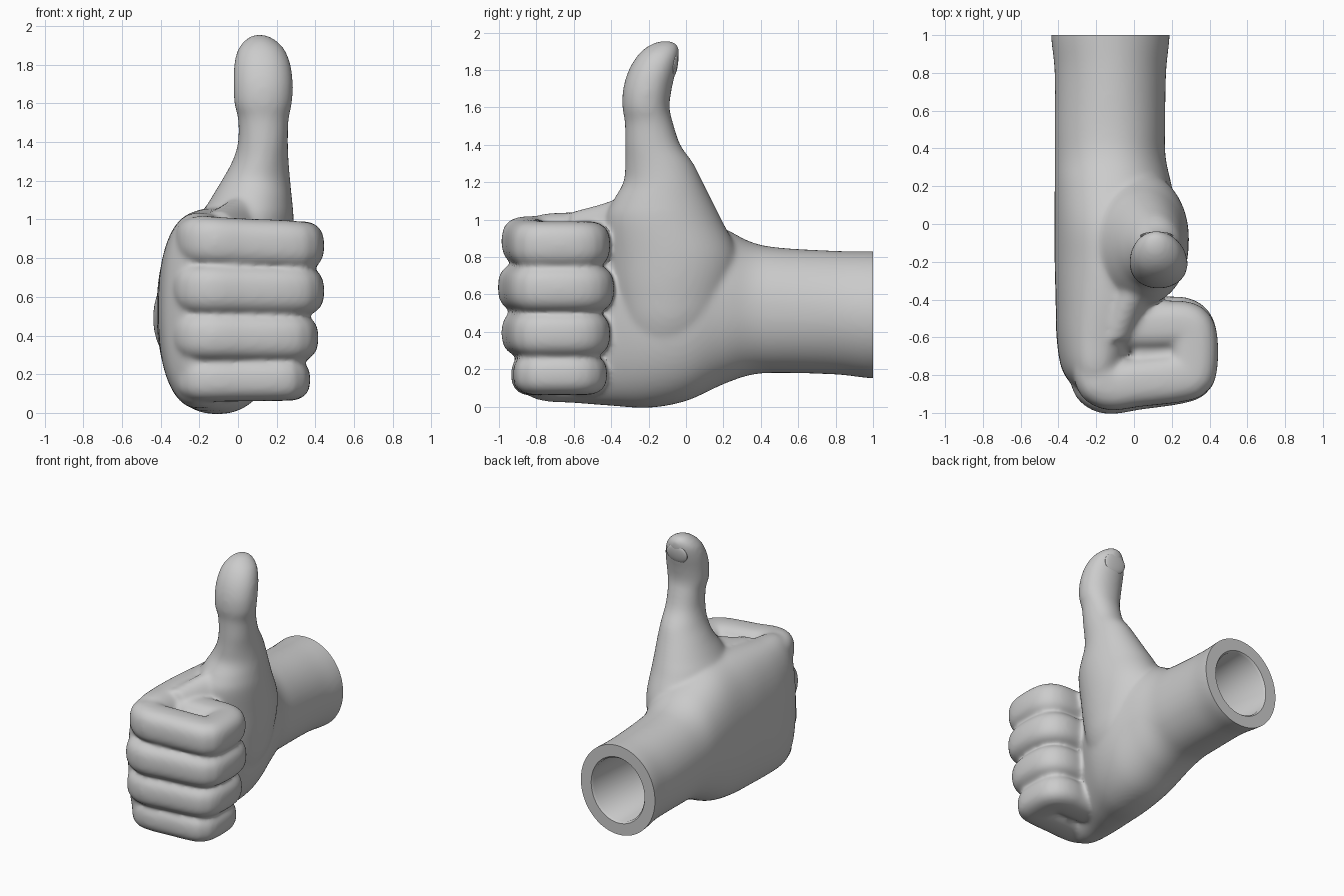
import bpy, bmesh, math
from mathutils import Vector

if "Cube" in bpy.data.objects:
    bpy.data.objects.remove(bpy.data.objects["Cube"])


def spline(pts, steps):
    """Catmull-Rom subdivision of equal-length tuples."""
    if steps == 1:
        return pts
    out = []
    for i in range(len(pts) - 1):
        p0, p1 = pts[max(i - 1, 0)], pts[i]
        p2, p3 = pts[i + 1], pts[min(i + 2, len(pts) - 1)]
        for s in range(steps):
            t = s / steps
            out.append(tuple(
                0.5 * (2 * b + (c - a) * t + (2 * a - 5 * b + 4 * c - d) * t * t
                       + (3 * b - a - 3 * c + d) * t ** 3)
                for a, b, c, d in zip(p0, p1, p2, p3)))
    return out + [pts[-1]]


def ring_shape(n, e):
    """Unit superellipse outline."""
    res = []
    for i in range(n):
        c, s = math.cos(2 * math.pi * i / n), math.sin(2 * math.pi * i / n)
        res.append((math.copysign(abs(c) ** (2 / e), c), math.copysign(abs(s) ** (2 / e), s)))
    return res


def skin(bm, rings):
    """Closed surface through a list of point rings."""
    vs = [[bm.verts.new(p) for p in r] for r in rings]
    n = len(vs[0])
    faces = [bm.faces.new((a[i], a[(i + 1) % n], b[(i + 1) % n], b[i]))
             for a, b in zip(vs, vs[1:]) for i in range(n)]
    faces += [bm.faces.new(vs[0]), bm.faces.new(vs[-1])]
    bmesh.ops.recalc_face_normals(bm, faces=faces)


def loft(bm, axis, sections, steps=6, n=64):
    """Sections: position, x min, x max, other min, other max, squareness."""
    rings = []
    for t, a0, a1, b0, b1, e in spline(sections, steps):
        ring = []
        for u, v in ring_shape(n, e):
            a, b = (a0 + a1) / 2 + u * (a1 - a0) / 2, (b0 + b1) / 2 + v * (b1 - b0) / 2
            ring.append((a, t, b) if axis == 'y' else (a, b, t))
        rings.append(ring)
    skin(bm, rings)


def finger(bm, z0, z1, reach, r, back, dx, dy):
    """Curled finger swept from the knuckle round to the tip in the palm."""
    m = reach - 0.13
    path = [(-.23 + dx, -.55), (-.235 + dx, -.76), (-.16 + dx, -.868 + dy), (.02, -.85 + dy * .8),
            (m - .05, -.815 + dy * .4), (m, -.765), (m, -.59), (m - .05, back - .128),
            (.10, back - .13), (-.05, back - .13)]
    pts = spline(path, 5)
    rings = []
    for i, p in enumerate(pts):
        q0, q1 = Vector(pts[max(i - 1, 0)]), Vector(pts[min(i + 1, len(pts) - 1)])
        d = (q1 - q0).normalized()
        k = min(1, i / 22)
        taper = .62 + .38 * min(1, i / 8)
        z, h, w = z0 + (z1 - z0) * k, (r + 0.006 * (1 - k)) * taper, .13 * taper
        rings.append([(p[0] - d.y * u * w, p[1] + d.x * u * w, z + v * h)
                      for u, v in ring_shape(32, 2.6)])
    skin(bm, rings)


def make_object(name, bm):
    me = bpy.data.meshes.new(name)
    bm.to_mesh(me)
    bm.free()
    ob = bpy.data.objects.new(name, me)
    bpy.context.collection.objects.link(ob)
    return ob


bm = bmesh.new()
# forearm and palm
loft(bm, 'y', [
    (1.10, -.44, .19, .15, .83, 2.0), (.98, -.438, .188, .152, .83, 2.0),
    (.80, -.42, .17, .172, .833, 2.0), (.50, -.42, .165, .18, .85, 2.1),
    (.35, -.42, .168, .17, .88, 2.1), (.20, -.42, .20, .12, .955, 2.2),
    (.00, -.42, .235, .03, 1.04, 2.3), (-.20, -.42, .215, -.006, 1.06, 2.3),
    (-.40, -.415, .13, .005, 1.055, 2.4), (-.60, -.41, .03, .02, 1.04, 2.4),
    (-.76, -.385, -.02, .03, 1.03, 2.4), (-.85, -.33, -.07, .07, .99, 2.3),
    (-.90, -.27, -.13, .20, .88, 2.2)])
# thumb and the pad at its base
loft(bm, 'z', [
    (.08, -.15, .08, -.28, .04, 2), (.40, -.20, .235, -.35, .18, 2),
    (.60, -.22, .275, -.39, .25, 2), (.80, -.25, .29, -.42, .28, 2),
    (1.0, -.20, .288, -.43, .19, 2), (1.1, -.145, .28, -.39, .14, 2),
    (1.2, -.085, .27, -.335, .09, 2), (1.3, -.03, .262, -.325, .04, 2),
    (1.4, .0, .258, -.325, -.03, 2.1), (1.52, .0, .262, -.327, -.07, 2.1),
    (1.60, -.019, .279, -.34, -.088, 2.1), (1.70, -.024, .284, -.336, -.076, 2.1),
    (1.80, -.02, .272, -.306, -.053, 2.1), (1.88, .0, .24, -.257, -.038, 2.1),
    (1.93, .04, .19, -.20, -.042, 2), (1.955, .08, .14, -.14, -.075, 2)])
# web between thumb and first finger
loft(bm, 'y', [(-.10, -.10, .20, .75, 1.22, 2), (-.30, -.11, .19, .7, 1.14, 2),
               (-.45, -.16, .08, .7, 1.085, 2), (-.62, -.22, .0, .7, 1.04, 2)])
# four curled fingers
for spec in [(.905, .865, .44, .126, -.41, .02, .015), (.645, .63, .44, .126, -.39, 0, -.004),
             (.40, .388, .41, .122, -.41, 0, .015), (.17, .172, .368, .110, -.425, .02, .065)]:
    finger(bm, *spec)
# flesh closing the centre of the fist
loft(bm, 'z', [(.10, .05, .2, -.75, -.57, 2), (.16, -.02, .28, -.8, -.52, 2),
               (.86, -.02, .28, -.8, -.52, 2), (.935, .05, .2, -.75, -.57, 2)])
hand = make_object("hand", bm)

# cutter: wrist bore plus a flat trim at the open end
bm = bmesh.new()
bore = [(y, -.125 - .215 * k, -.125 + .215 * k, .49 - .238 * k, .49 + .238 * k, 2)
        for y, k in [(.15, .2), (.18, .6), (.26, .9), (.36, 1), (.985, 1), (1.0, 1.05), (1.0, 4), (1.4, 4)]]
loft(bm, 'y', bore, steps=1)
cutter = make_object("wrist_cutter", bm)
cutter.hide_render = True

# fuse the parts into one skin, soften the creases, open the wrist
m = hand.modifiers.new("Fuse", 'REMESH')
m.mode = 'VOXEL'
m.voxel_size = 0.0135
m = hand.modifiers.new("Soften", 'SMOOTH')
m.factor = 0.5
m.iterations = 18
m = hand.modifiers.new("Bore", 'BOOLEAN')
m.operation = 'DIFFERENCE'
m.solver = 'EXACT'
m.object = cutter
bpy.context.view_layer.objects.active = hand
hand.select_set(True)
bpy.ops.object.convert(target='MESH')
bpy.data.objects.remove(cutter)
bpy.ops.object.shade_smooth_by_angle(angle=math.radians(40))
hand.select_set(False)

# thumb nail
bpy.ops.mesh.primitive_uv_sphere_add(segments=32, ring_count=16, location=(.12, -.062, 1.825),
                                     rotation=(-.17, 0, 0))
nail = bpy.context.object
nail.name = "thumb_nail"
nail.scale = (.088, .018, .07)
bpy.ops.object.shade_smooth_by_angle(angle=math.radians(40))
